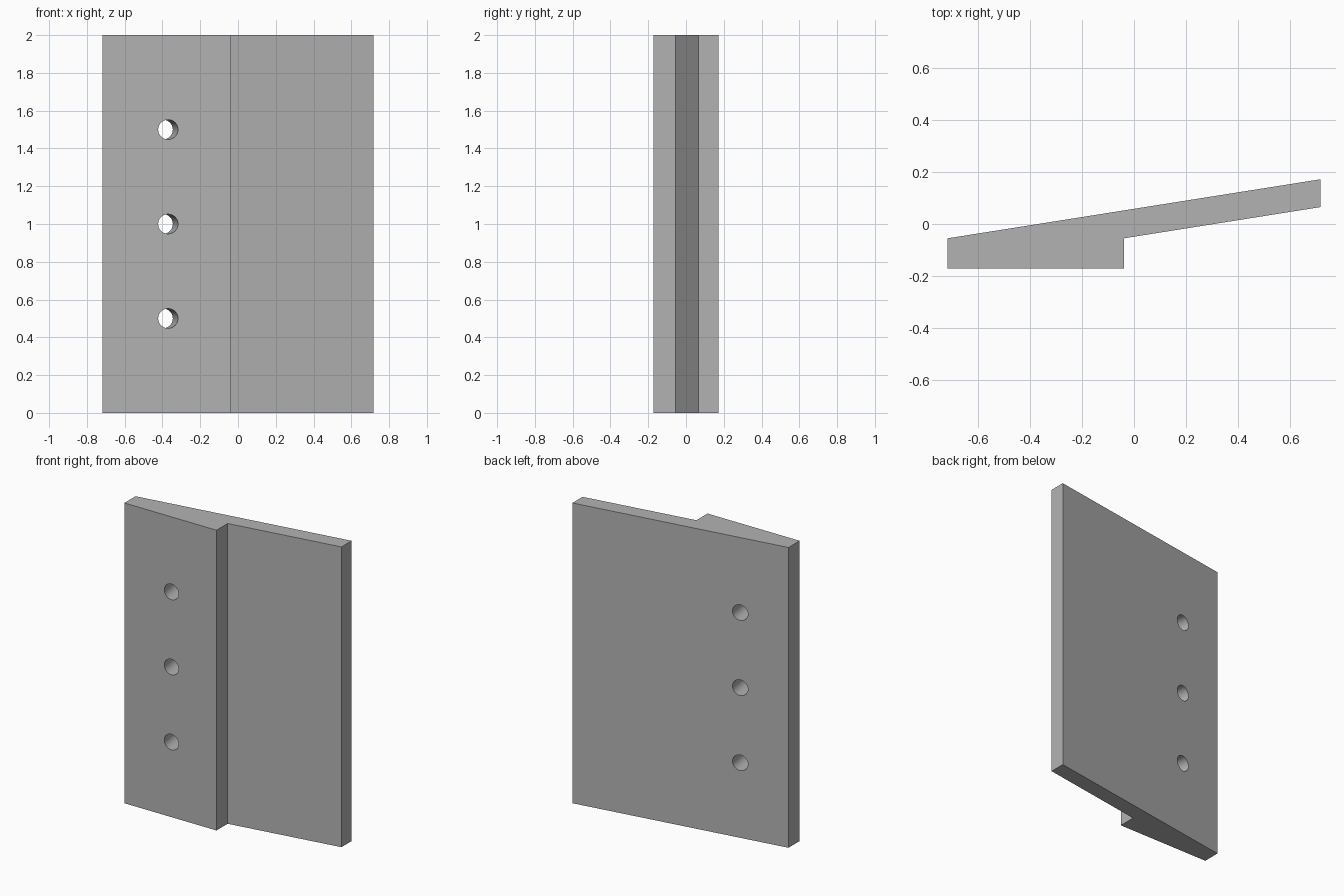
import bpy, bmesh, math
from mathutils import Vector

if "Cube" in bpy.data.objects:
    bpy.data.objects.remove(bpy.data.objects["Cube"], do_unlink=True)

HEIGHT = 2.0
TILT = math.radians(9)

grey = bpy.data.materials.new("plain_grey")
grey.use_nodes = True
grey.diffuse_color = (0.45, 0.45, 0.45, 1)
grey.node_tree.nodes["Principled BSDF"].inputs["Base Color"].default_value = grey.diffuse_color


def add_object(name, bm):
    bmesh.ops.recalc_face_normals(bm, faces=bm.faces)
    mesh = bpy.data.meshes.new(name)
    bm.to_mesh(mesh)
    bm.free()
    mesh.materials.append(grey)
    obj = bpy.data.objects.new(name, mesh)
    bpy.context.collection.objects.link(obj)
    return obj


# Slanted plate with a wedge-shaped mounting flange, extruded upward
profile = [(-0.717, -0.055), (-0.717, -0.172), (-0.038, -0.172),
           (-0.038, -0.055), (0.717, 0.065), (0.717, 0.172)]
bm = bmesh.new()
base = bm.faces.new([bm.verts.new((x, y, 0)) for x, y in profile])
top = bmesh.ops.extrude_face_region(bm, geom=[base])["geom"]
bmesh.ops.translate(bm, vec=(0, 0, HEIGHT),
                    verts=[v for v in top if isinstance(v, bmesh.types.BMVert)])
plate = add_object("angled_plate", bm)

# Three screw holes, drilled square to the slanted back
axis = Vector((-math.sin(TILT), math.cos(TILT), 0))
turn = axis.to_track_quat("Z", "Y").to_matrix().to_4x4()
bm = bmesh.new()
for z in (0.5, 1.0, 1.5):
    turn.translation = (-0.37, -0.172, z)
    bmesh.ops.create_cone(bm, cap_ends=True, segments=40, radius1=0.052,
                          radius2=0.052, depth=0.8, matrix=turn)
cutter = add_object("hole_cutter", bm)

cut = plate.modifiers.new("holes", "BOOLEAN")
cut.operation = "DIFFERENCE"
cut.solver = "EXACT"
cut.object = cutter
bpy.ops.object.select_all(action="DESELECT")
bpy.context.view_layer.objects.active = plate
plate.select_set(True)
bpy.ops.object.modifier_apply(modifier=cut.name)
bpy.data.objects.remove(cutter, do_unlink=True)
bpy.ops.object.shade_smooth_by_angle(angle=math.radians(30))
